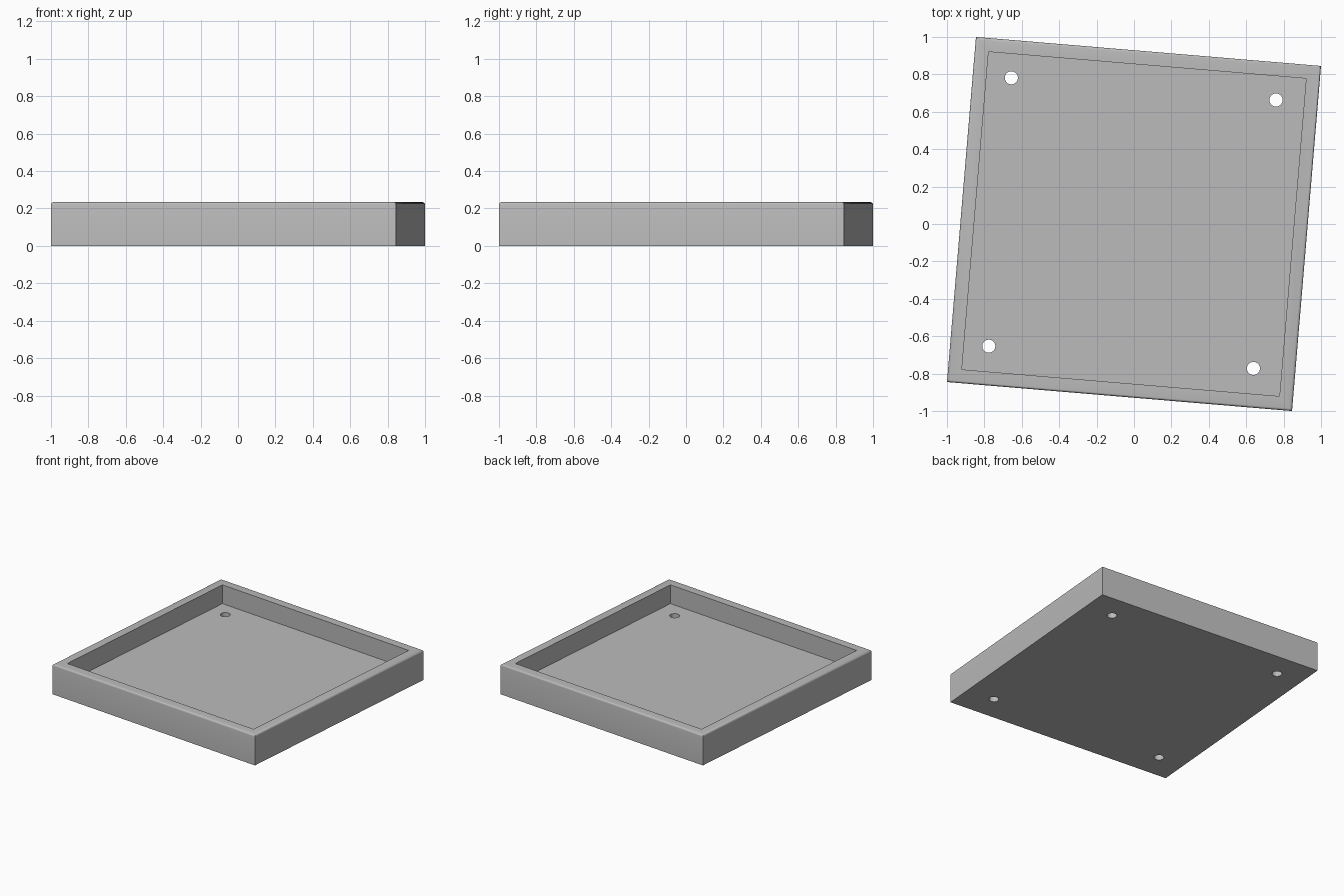
import bpy, bmesh, math
from mathutils import Matrix

cube = bpy.data.objects.get("Cube")
if cube:
    bpy.data.objects.remove(cube, do_unlink=True)

HALF, INNER = 0.9257, 0.852       # outer and inner half widths
HEIGHT, FLOOR = 0.234, 0.088      # rim and floor heights
ROUND = 0.014                     # rim rounding radius
TURN = Matrix.Rotation(math.radians(-4.8), 4, "Z")

grey = bpy.data.materials.new("grey")
grey.use_nodes = True
grey.diffuse_color = (0.5, 0.5, 0.5, 1)
grey.node_tree.nodes["Principled BSDF"].inputs["Base Color"].default_value = (0.5, 0.5, 0.5, 1)


def make_object(name, bm):
    bmesh.ops.recalc_face_normals(bm, faces=bm.faces)
    mesh = bpy.data.meshes.new(name)
    bm.to_mesh(mesh)
    bm.free()
    mesh.materials.append(grey)
    obj = bpy.data.objects.new(name, mesh)
    bpy.context.collection.objects.link(obj)
    obj.matrix_world = TURN
    return obj


# Square section of the tray: bottom, outer wall, rounded rim, inner wall, floor
profile = [(HALF, 0)]
for i in range(5):
    a = math.pi / 2 * i / 4
    profile.append((HALF - ROUND + ROUND * math.cos(a), HEIGHT - ROUND + ROUND * math.sin(a)))
profile += [(INNER, HEIGHT), (INNER, FLOOR)]

bm = bmesh.new()
rings = [[bm.verts.new((sx * r, sy * r, z)) for sx, sy in ((1, 1), (-1, 1), (-1, -1), (1, -1))]
         for r, z in profile]
for low, high in zip(rings, rings[1:]):
    for i in range(4):
        j = (i + 1) % 4
        bm.faces.new((low[i], low[j], high[j], high[i]))
bm.faces.new(rings[0])
bm.faces.new(rings[-1])
tray = make_object("tray", bm)

# Four round holes through the floor
bm = bmesh.new()
for sx in (-1, 1):
    for sy in (-1, 1):
        bmesh.ops.create_cone(bm, cap_ends=True, segments=32, radius1=0.035, radius2=0.035, depth=0.4,
                              matrix=Matrix.Translation((sx * 0.71 - 0.009, sy * 0.72 + 0.004, 0)))
cutter = make_object("hole_cutter", bm)
cutter.hide_render = True

cut = tray.modifiers.new("holes", "BOOLEAN")
cut.operation = "DIFFERENCE"
cut.solver = "EXACT"
cut.object = cutter
bpy.context.view_layer.objects.active = tray
tray.select_set(True)
bpy.ops.object.modifier_apply(modifier=cut.name)
bpy.data.objects.remove(cutter, do_unlink=True)

bpy.ops.object.shade_smooth_by_angle(angle=math.radians(30))
